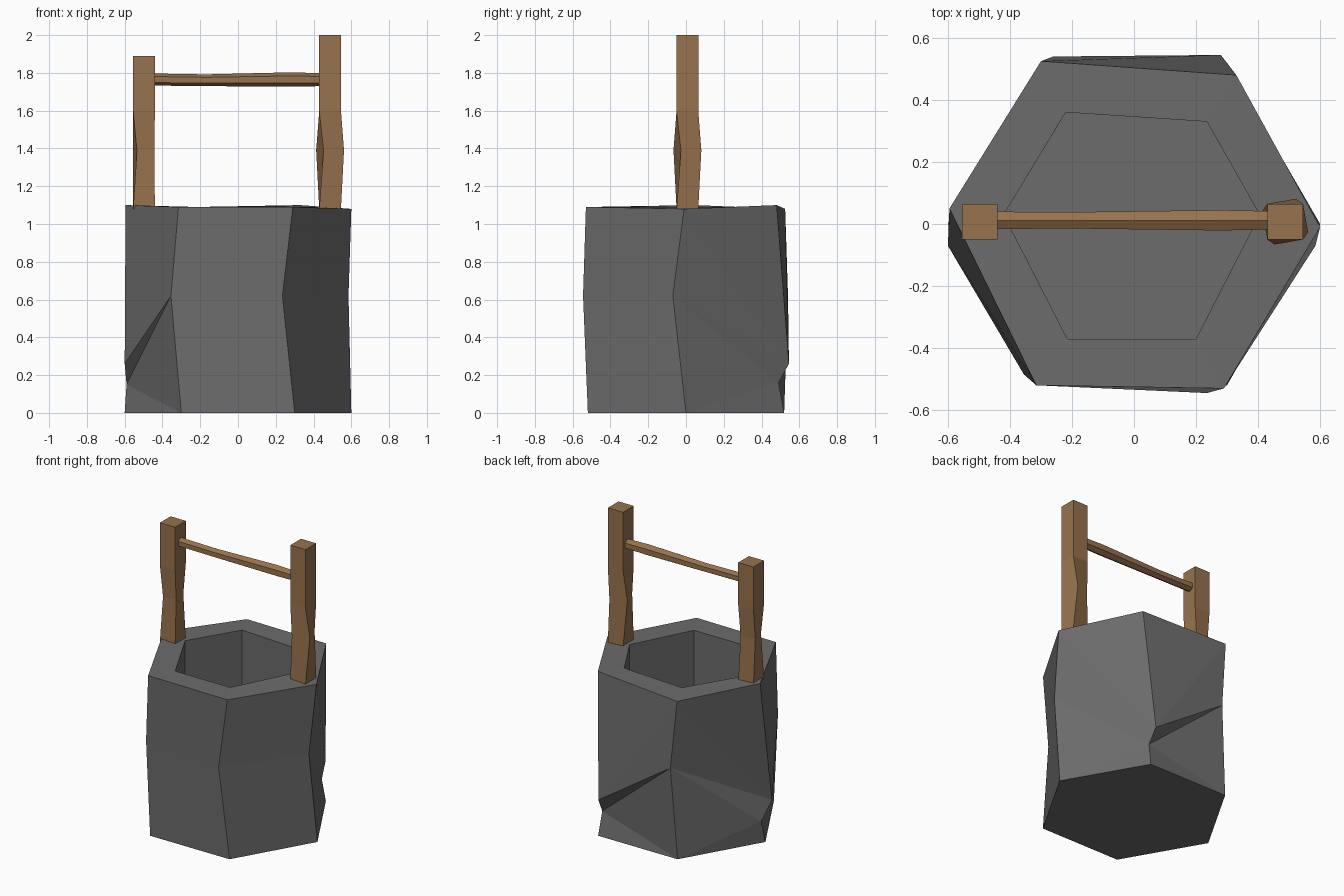
import bpy
from math import sin, cos, radians

if "Cube" in bpy.data.objects:
    bpy.data.objects.remove(bpy.data.objects["Cube"], do_unlink=True)


def material(name, colour):
    m = bpy.data.materials.new(name)
    m.diffuse_color = (*colour, 1)
    m.use_nodes = True
    m.node_tree.nodes["Principled BSDF"].inputs["Base Color"].default_value = (*colour, 1)
    return m


def build(name, verts, faces, mat):
    mesh = bpy.data.meshes.new(name)
    mesh.from_pydata(verts, [], faces)
    mesh.materials.append(mat)
    obj = bpy.data.objects.new(name, mesh)
    bpy.context.collection.objects.link(obj)
    return obj


def loft(name, rings, mat):
    """Closed prism through a list of equal-sized rings."""
    n = len(rings[0])
    faces = [(k * n + i, k * n + (i + 1) % n, (k + 1) * n + (i + 1) % n, (k + 1) * n + i)
             for k in range(len(rings) - 1) for i in range(n)]
    faces += [tuple(reversed(range(n))), tuple(range((len(rings) - 1) * n, len(rings) * n))]
    return build(name, [p for r in rings for p in r], faces, mat)


stone = material("grey stone", (0.15, 0.15, 0.15))
wood = material("brown wood", (0.31, 0.168, 0.075))

# Well body: one column of points per corner, top to bottom; two corners are chipped
columns = [
    [(0.60, -0.01, 1.08), (0.585, -0.07, 0.62)],
    [(0.33, 0.48, 1.10), (0.28, 0.545, 0.26), (0.29, 0.49, 0.16)],
    [(-0.30, 0.525, 1.08), (-0.26, 0.54, 0.62)],
    [(-0.595, 0.05, 1.10), (-0.60, -0.07, 0.26), (-0.59, 0.03, 0.15)],
    [(-0.315, -0.52, 1.09), (-0.355, -0.485, 0.62)],
    [(0.29, -0.53, 1.09), (0.235, -0.545, 0.62)],
]
inner = [(0.405, 0.03), (0.235, 0.33), (-0.22, 0.36), (-0.42, 0.03), (-0.215, -0.37), (0.20, -0.37)]
floor_z = 0.15
verts, faces, ids = [], [], []
for i, col in enumerate(columns):
    a = radians(60 * i)
    x, y = inner[i]
    pts = col + [(0.6 * cos(a), 0.6 * sin(a), 0), (x, y, 1.09), (x, y, floor_z)]
    ids.append(list(range(len(verts), len(verts) + len(pts))))
    verts += pts
for i in range(6):
    a, b = ids[i], ids[(i + 1) % 6]
    oa, ob = a[:-2], b[:-2]
    if len(oa) == len(ob):
        faces += [(oa[k], oa[k + 1], ob[k + 1], ob[k]) for k in range(2)]
    else:
        # fan the plain corner against the chipped one
        plain, chip = (oa, ob) if len(oa) < len(ob) else (ob, oa)
        tris = [(plain[0], chip[1], chip[0]), (plain[0], plain[1], chip[1]),
                (plain[1], chip[2], chip[1]), (plain[1], plain[2], chip[2]),
                (plain[2], chip[3], chip[2])]
        faces += tris if plain is oa else [t[::-1] for t in tris]
    faces += [(a[0], b[0], b[-2], a[-2]), (a[-2], b[-2], b[-1], a[-1])]
faces += [tuple(c[-3] for c in reversed(ids)), tuple(c[-1] for c in ids)]
build("well_body", verts, faces, stone)


# Posts: square timbers with a warped middle
def square(cx, z, turn=0):
    r = 0.0813
    return [(cx + r * cos(radians(225 + 90 * i + turn)),
             0.0075 + r * sin(radians(225 + 90 * i + turn)), z) for i in range(4)]


warp = [(-0.535, -0.045), (-0.443, -0.035), (-0.455, 0.06), (-0.555, 0.045)]
left_x, right_x = 0.4875, -0.4975
loft("left_post", [square(left_x, 1.08), square(left_x, 1.39, 20),
                   square(left_x, 1.6), square(left_x, 2.0)], wood)
loft("right_post", [square(right_x, 1.08), [(x, y, 1.39) for x, y in warp],
                    square(right_x, 1.6), square(right_x, 1.89)], wood)


# Crossbar: thin six-sided rod, slightly uneven
def hexagon(x, r, z):
    return [(x, 0.012 + r * cos(radians(30 + 60 * i)), z + r * sin(radians(30 + 60 * i)))
            for i in range(6)]


loft("crossbar", [hexagon(-0.46, 0.032, 1.765), hexagon(-0.17, 0.031, 1.761),
                  hexagon(0.28, 0.038, 1.765), hexagon(0.45, 0.034, 1.764)], wood)
